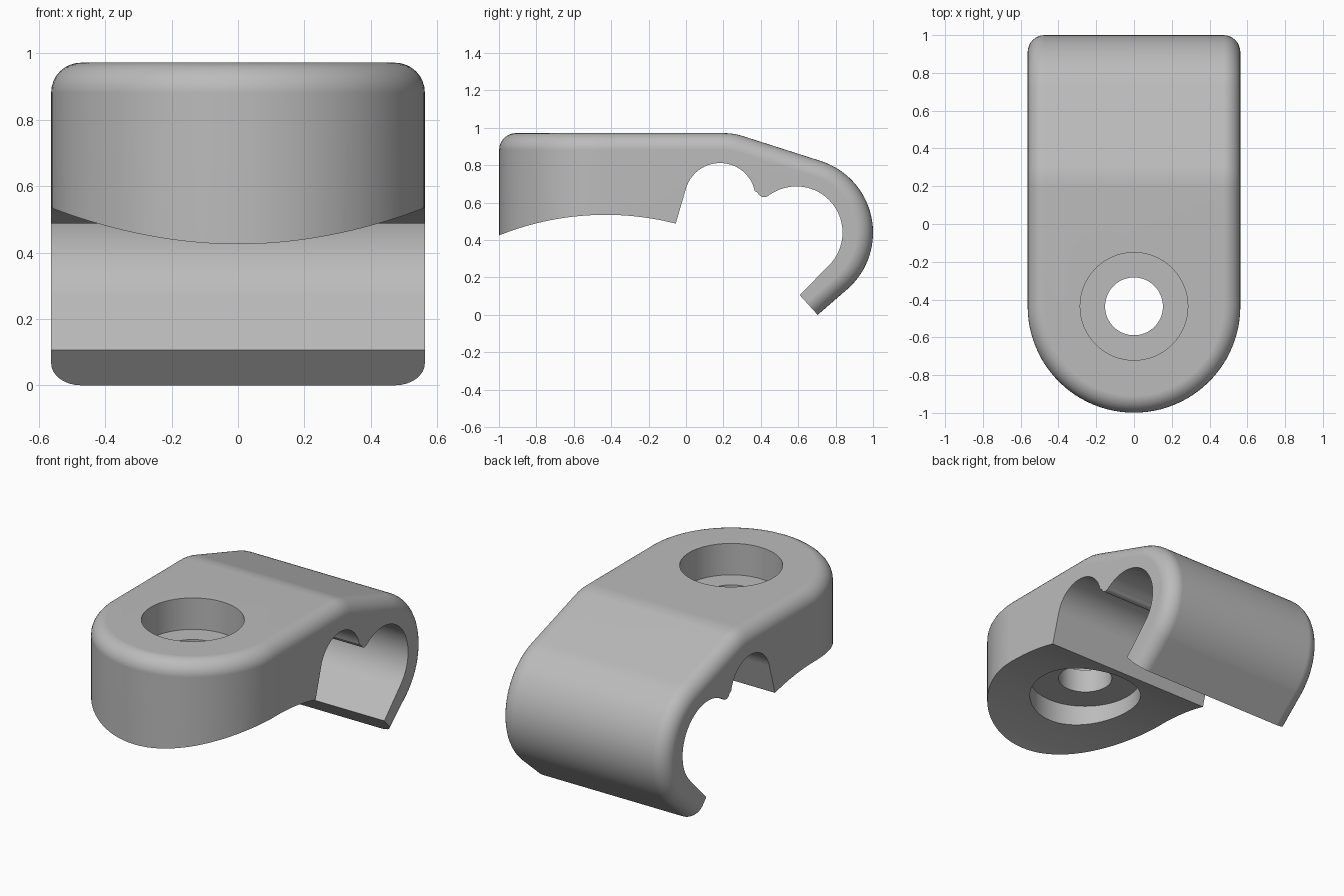
import bpy, bmesh
from math import sin, cos, radians

if "Cube" in bpy.data.objects:
    bpy.data.objects.remove(bpy.data.objects["Cube"], do_unlink=True)

HALF, TOP, HOLE_Y, LOW, ROUND = 0.563, 0.972, -0.436, 0.3, 0.09

grey = bpy.data.materials.new("plain grey")
grey.use_nodes = True
grey.diffuse_color = (0.5, 0.5, 0.5, 1)
grey.node_tree.nodes["Principled BSDF"].inputs["Base Color"].default_value = (0.5, 0.5, 0.5, 1)


def arc(cy, cz, r, start, end, n):
    """Points on a circle from one angle to another, in degrees."""
    angles = [radians(start + (end - start) * i / n) for i in range(n + 1)]
    return [(cy + r * cos(a), cz + r * sin(a)) for a in angles]


def add_object(name, bm):
    bmesh.ops.recalc_face_normals(bm, faces=bm.faces)
    mesh = bpy.data.meshes.new(name)
    bm.to_mesh(mesh)
    bm.free()
    obj = bpy.data.objects.new(name, mesh)
    mesh.materials.append(grey)
    bpy.context.collection.objects.link(obj)
    return obj


def prism(name, profile, half):
    """Side profile (y, z) extruded across x."""
    bm = bmesh.new()
    face = bm.faces.new([bm.verts.new((-half, y, z)) for y, z in profile])
    new = bmesh.ops.extrude_face_region(bm, geom=[face])["geom"]
    moved = [v for v in new if isinstance(v, bmesh.types.BMVert)]
    bmesh.ops.translate(bm, verts=moved, vec=(2 * half, 0, 0))
    return add_object(name, bm)


def cylinder(name, radius, low, high):
    bm = bmesh.new()
    bmesh.ops.create_cone(bm, cap_ends=True, segments=64, radius1=radius,
                          radius2=radius, depth=high - low)
    bmesh.ops.translate(bm, verts=bm.verts, vec=(0, HOLE_Y, (low + high) / 2))
    return add_object(name, bm)


# Outer shell: flat pad, gentle bend, slope, hook and tip
crest = [(HOLE_Y, TOP)] + arc(0.2, TOP - 0.35, 0.35, 90, 73, 4)
crest += arc(0.598, 0.44, 0.402, 73, -48, 32) + [(0.704, 0.0)]
under = [(0.55, 0.17), (0.5, LOW), (HOLE_Y, LOW)]
nose = arc(0, HOLE_Y, HALF, 0, -180, 48)

bm = bmesh.new()
cache = {}


def vert(x, y, z):
    key = (round(x, 4), round(y, 4), round(z, 4))
    if key not in cache:
        cache[key] = bm.verts.new(key)
    return cache[key]


def strip(a, b):
    return bm.faces.new([vert(-HALF, *a), vert(HALF, *a), vert(HALF, *b), vert(-HALF, *b)])


outer, walls = [], []
for z, edge_y, faces in ((TOP, crest[1][0], outer), (LOW, under[1][0], [])):
    loop = [vert(x, y, z) for x, y in nose]
    faces.append(bm.faces.new(loop + [vert(-HALF, edge_y, z), vert(HALF, edge_y, z)]))
outer += [strip(a, b) for a, b in zip(crest[1:], crest[2:])]
strip(crest[-1], under[0])
strip(under[0], under[1])
for x in (-HALF, HALF):
    walls.append(bm.faces.new([vert(x, y, z) for y, z in crest + under]))
for (x1, y1), (x2, y2) in zip(nose, nose[1:]):
    walls.append(bm.faces.new([vert(x1, y1, LOW), vert(x2, y2, LOW),
                               vert(x2, y2, TOP), vert(x1, y1, TOP)]))
bmesh.ops.recalc_face_normals(bm, faces=bm.faces)
outer_set, wall_set = set(outer), set(walls)
rim = [e for e in bm.edges if any(f in outer_set for f in e.link_faces)
       and any(f in wall_set for f in e.link_faces)]
bmesh.ops.bevel(bm, geom=rim, offset=ROUND, offset_type='OFFSET', segments=8,
                profile=0.5, affect='EDGES', clamp_overlap=False)
clip = add_object("cable_clip_body", bm)

# Underside: hook channel, small ridge, cable channel, arched pad base
channel = [(0.405, -0.1)] + arc(0.59, 0.44, 0.247, -45, 124, 32)
channel += arc(0.418, 0.665, 0.036, -40, -160, 8)
channel += arc(0.182, 0.622, 0.19, 12, 165, 28)
channel += arc(-0.43, -0.995, 1.53, 75.8, 115, 28) + [(-1.1, -0.1)]

cutters = [
    prism("underside_cutter", channel, 1),
    cylinder("top_recess_cutter", 0.285, 0.78, 1.2),
    cylinder("base_recess_cutter", 0.318, 0.1, 0.635),
    cylinder("screw_hole_cutter", 0.153, 0.2, 1.3),
]
bpy.context.view_layer.objects.active = clip
for cutter in cutters:
    cutter.hide_render = True
    mod = clip.modifiers.new("cut", 'BOOLEAN')
    mod.operation, mod.solver, mod.object = 'DIFFERENCE', 'EXACT', cutter
    bpy.ops.object.modifier_apply(modifier=mod.name)
    bpy.data.objects.remove(cutter, do_unlink=True)

# Smooth curved surfaces, crisp cut edges
bpy.ops.object.select_all(action='DESELECT')
clip.select_set(True)
bpy.ops.object.shade_smooth_by_angle(angle=radians(30))
weighted = clip.modifiers.new("even shading", 'WEIGHTED_NORMAL')
weighted.keep_sharp = True
